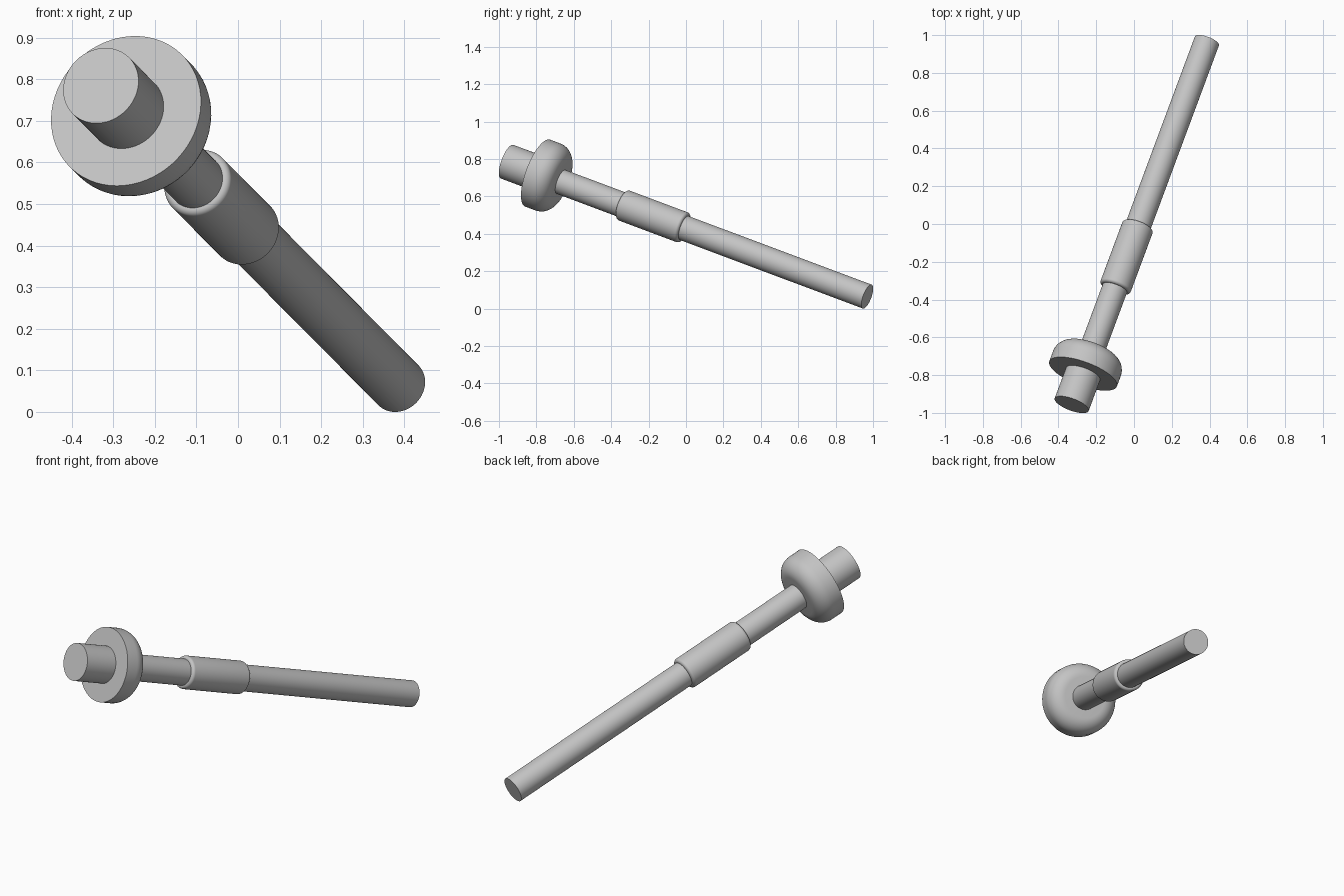
import bpy, bmesh, math
from mathutils import Vector

if "Cube" in bpy.data.objects:
    bpy.data.objects.remove(bpy.data.objects["Cube"], do_unlink=True)

# Axis of the whole piece, from the knob end to the tip of the rod
START = Vector((-0.33, -0.956, 0.785))
END = Vector((0.386, 0.969, 0.064))
LENGTH = (END - START).length
TURN = (END - START).to_track_quat('Z', 'Y')
SEGMENTS = 64

grey = bpy.data.materials.new("plain_grey")
grey.use_nodes = True
grey.diffuse_color = (0.55, 0.55, 0.55, 1)
grey.node_tree.nodes["Principled BSDF"].inputs["Base Color"].default_value = grey.diffuse_color


def arc(radius, along, fillet, start, steps=10):
    """Quarter-circle rounding as (radius, distance) points."""
    angles = [math.radians(start + 90 * i / steps) for i in range(steps + 1)]
    return [(radius + fillet * math.cos(a), along + fillet * math.sin(a)) for a in angles]


def lathe(name, profile):
    """Revolve a profile about the axis and close both ends with flat caps."""
    bm = bmesh.new()
    rings = []
    for r, h in profile:
        angles = [2 * math.pi * i / SEGMENTS for i in range(SEGMENTS)]
        rings.append([bm.verts.new((r * math.cos(a), r * math.sin(a), h)) for a in angles])
    for low, high in zip(rings, rings[1:]):
        for i in range(SEGMENTS):
            j = (i + 1) % SEGMENTS
            bm.faces.new((low[i], low[j], high[j], high[i]))
    bm.faces.new(rings[0][::-1])
    bm.faces.new(rings[-1])
    mesh = bpy.data.meshes.new(name)
    bm.to_mesh(mesh)
    bm.free()
    mesh.materials.append(grey)
    obj = bpy.data.objects.new(name, mesh)
    bpy.context.collection.objects.link(obj)
    obj.location = START
    obj.rotation_mode = 'QUATERNION'
    obj.rotation_quaternion = TURN
    bpy.ops.object.select_all(action='DESELECT')
    obj.select_set(True)
    bpy.context.view_layer.objects.active = obj
    bpy.ops.object.shade_smooth_by_angle(angle=math.radians(30))
    return obj


# Short knob in front of the flange
lathe("knob", [(0.096, 0), (0.096, 0.2)])

# Flange with a flat front and a rounded back
lathe("flange", [(0.191, 0.184)] + arc(0.111, 0.246, 0.08, 0))

# Long rod running through the sleeve
lathe("rod", [(0.068, 0.25), (0.068, LENGTH)])

# Sleeve rounded at both ends
lathe("sleeve", arc(0.069, 0.711, 0.016, -90) + arc(0.069, 1.055, 0.016, 0))
